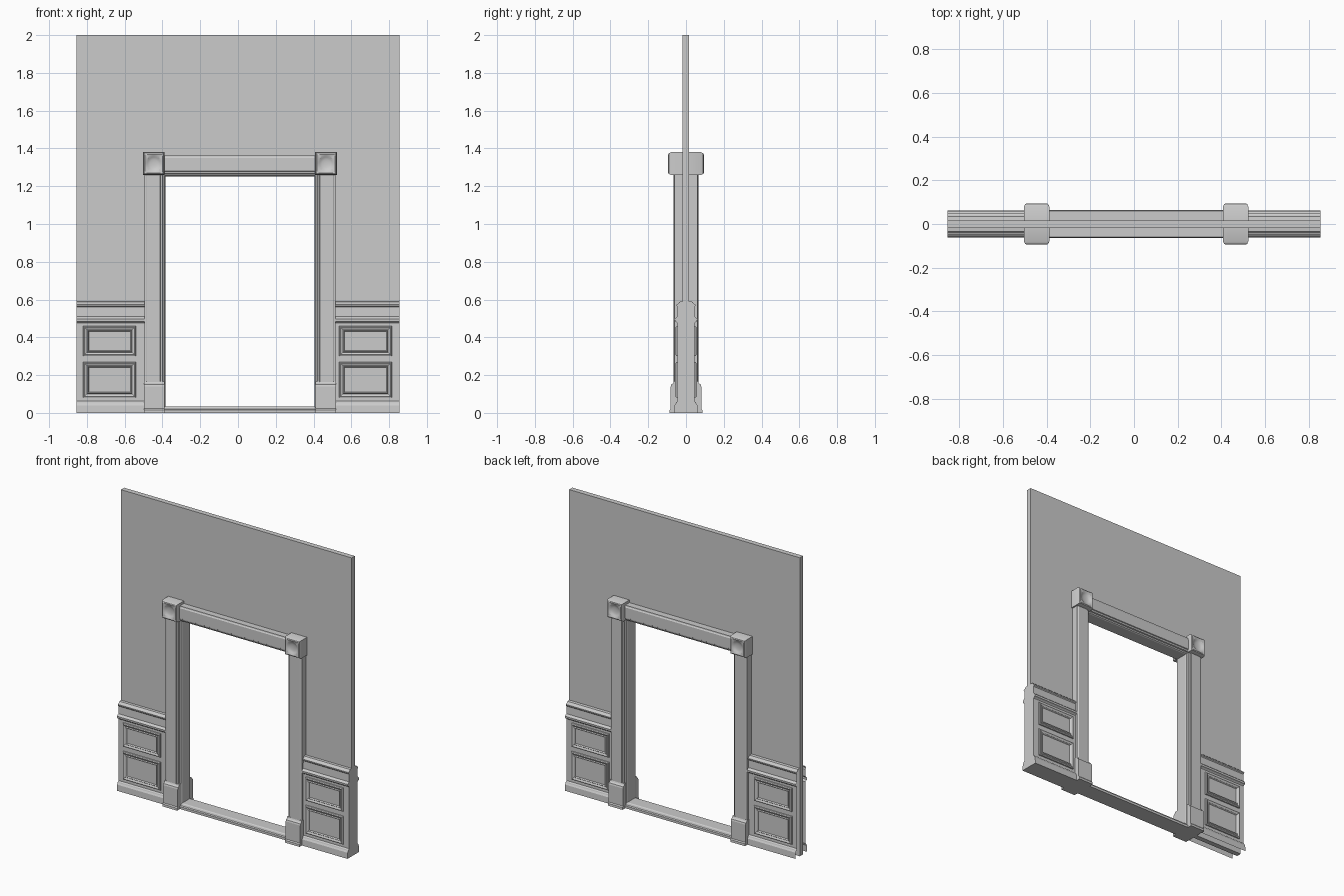
import bpy, bmesh, math

if "Cube" in bpy.data.objects:
    bpy.data.objects.remove(bpy.data.objects["Cube"])

CX = 0.01          # doorway centre
HALF = 0.395       # half width of the clear opening
TOP = 1.252        # underside of the head


def loft(name, rings, caps=(True, True), closed=True, smooth=False):
    """Skin equal-length point rings, optionally capping both ends."""
    bm = bmesh.new()
    vs = [[bm.verts.new(p) for p in r] for r in rings]
    n = len(vs[0])
    for a, b in zip(vs, vs[1:]):
        for i in range(n if closed else n - 1):
            j = (i + 1) % n
            bm.faces.new((a[i], a[j], b[j], b[i]))
    for ring, cap in ((vs[0], caps[0]), (vs[-1], caps[1])):
        if cap:
            bm.faces.new(ring)
    bmesh.ops.recalc_face_normals(bm, faces=bm.faces)
    me = bpy.data.meshes.new(name)
    bm.to_mesh(me)
    bm.free()
    ob = bpy.data.objects.new(name, me)
    bpy.context.collection.objects.link(ob)
    if smooth:
        bpy.ops.object.select_all(action='DESELECT')
        ob.select_set(True)
        bpy.context.view_layer.objects.active = ob
        bpy.ops.object.shade_smooth_by_angle(angle=math.radians(30))
    return ob


def along_x(name, prof, x0, x1, **kw):
    return loft(name, [[(x, y, z) for y, z in prof] for x in (x0, x1)], **kw)


def both(half):
    """Mirror a half profile of (depth, other) to both wall sides."""
    return half + [(-d, o) for d, o in reversed(half)]


# wall slab with a door-shaped notch
outline = [(-0.855, 0), (-0.855, 2), (0.855, 2), (0.855, 0), (CX + 0.43, 0),
           (CX + 0.43, 1.29), (CX - 0.43, 1.29), (CX - 0.43, 0)]
loft("wall", [[(x, y, z) for x, z in outline] for y in (-0.018, 0.016)])

# moulded casing section: (depth, distance from the opening)
casing = both([(0.04, 0), (0.047, 0.004), (0.05, 0.012), (0.058, 0.015), (0.06, 0.025),
               (0.065, 0.028), (0.065, 0.097), (0.061, 0.103), (0.06, 0.11)])
along_x("head_casing", [(d, TOP + u) for d, u in casing], CX - 0.41, CX + 0.41)

# threshold
sill = both([(0.058, 0), (0.058, 0.016), (0.05, 0.02), (0.046, 0.03), (0.04, 0.034)])
along_x("threshold", sill, CX - 0.405, CX + 0.405)

# plinth section and corner block ring sequence
plinth = both([(0.088, 0), (0.087, 0.015), (0.081, 0.022), (0.081, 0.14),
               (0.078, 0.15), (0.068, 0.157), (0.064, 0.166)])
block_half = [('c', 0.10, 0.080), ('c', 0.35, 0.081), ('c', 0.56, 0.085), ('c', 0.72, 0.092),
              ('s', 0.82, 0.094), ('s', 0.91, 0.091), ('s', 1.0, 0.080)]


def block_ring(shape, f, y, cx, cz):
    pts = []
    for k in range(32):
        a = k * math.tau / 32
        c, s = math.cos(a), math.sin(a)
        m = f / max(abs(c), abs(s)) if shape == 's' else f
        pts.append((cx + 0.058 * m * c, y, cz + 0.06 * m * s))
    return pts


for side, label in ((-1, "left"), (1, "right")):
    # upright casing
    loft(label + "_casing", [[(CX + side * (HALF + u), d, z) for d, u in casing]
                             for z in (0, 1.27)])
    # plinth
    x0, x1 = sorted((CX + side * (HALF + 0.005), CX + side * (HALF + 0.113)))
    along_x(label + "_plinth", plinth, x0, x1)
    # corner block with dished faces front and back
    seq = block_half + [(s, f, -y) for s, f, y in reversed(block_half)]
    loft(label + "_corner_block",
         [block_ring(s, f, y, CX + side * 0.456, 1.32) for s, f, y in seq], smooth=True)

# wainscot section: base board, panel plane, two rails
wainscot = [(0.062, 0), (0.06, 0.04), (0.054, 0.05), (0.052, 0.056), (0.045, 0.062),
            (0.045, 0.475), (0.05, 0.48), (0.059, 0.485), (0.06, 0.498), (0.052, 0.505),
            (0.046, 0.51), (0.044, 0.56), (0.05, 0.566), (0.051, 0.574), (0.042, 0.578),
            (0.034, 0.588), (0.016, 0.59)]
# panel moulding steps: (inset, depth)
steps = [(0, 0.044), (0.002, 0.052), (0.008, 0.056), (0.014, 0.053),
         (0.02, 0.05), (0.025, 0.056), (0.03, 0.048)]

for label, x0, x1, p0, p1 in (("left", -0.855, CX - 0.495, -0.82, -0.54),
                              ("right", CX + 0.495, 0.855, 0.535, 0.815)):
    for s, face in ((-1, "front"), (1, "back")):
        solid = label == "right"
        prof = [(s * d, z) for d, z in wainscot]
        if solid:
            prof.append((s * 0.016, 0))
        along_x(f"{label}_{face}_wainscot", prof, x0, x1,
                caps=(solid, solid), closed=solid)
        # raised panel mouldings
        for z0, z1, row in ((0.08, 0.27, "lower"), (0.30, 0.46, "upper")):
            loft(f"{label}_{face}_{row}_panel",
                 [[(p0 + i, s * d, z0 + i), (p1 - i, s * d, z0 + i),
                   (p1 - i, s * d, z1 - i), (p0 + i, s * d, z1 - i)] for i, d in steps],
                 caps=(False, True))
